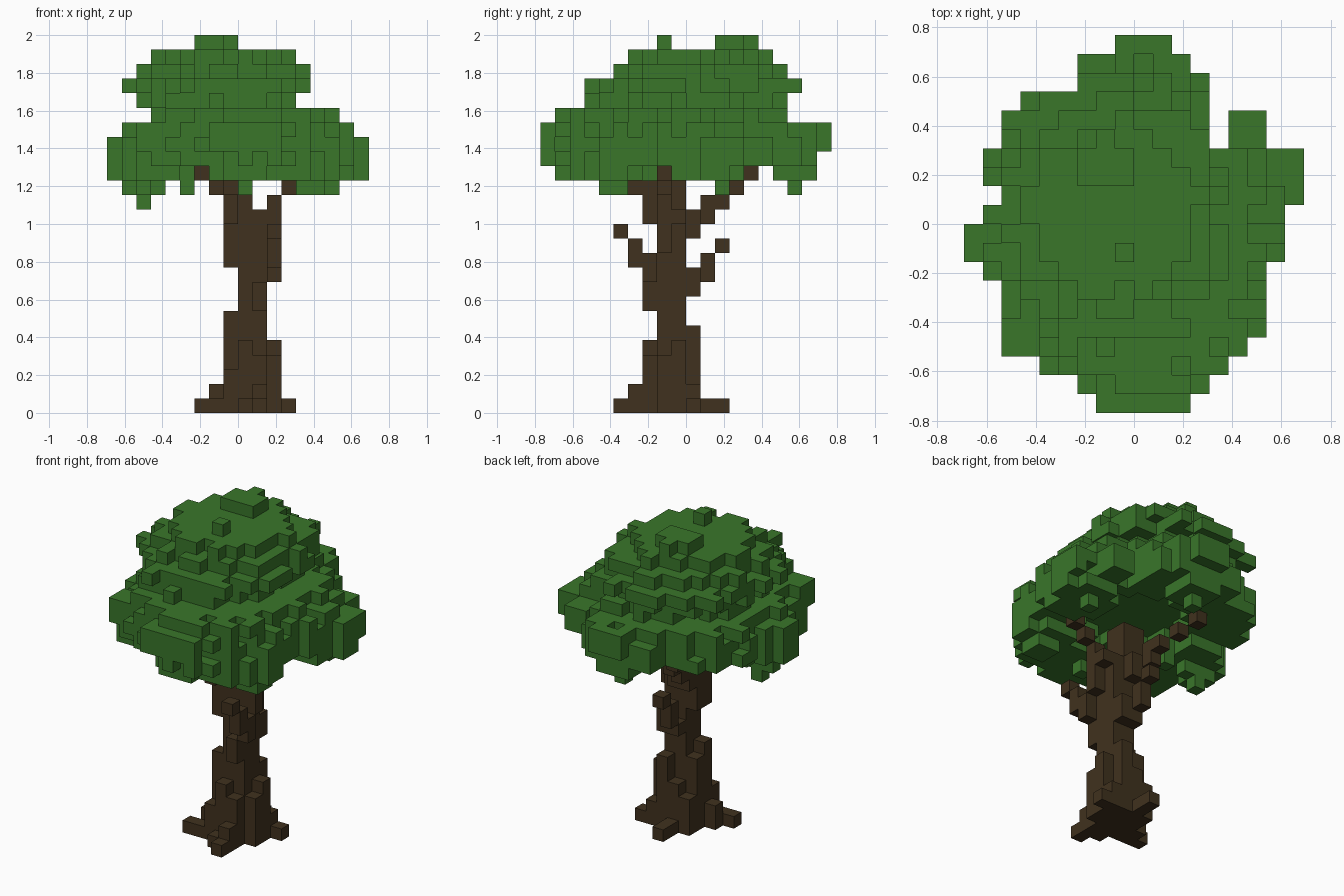
import bpy
import bmesh
import random
from itertools import product
from mathutils import Vector

random.seed(7)
UNIT = 2 / 26          # edge of one block
SIDES = [Vector(d) for d in ((1, 0, 0), (-1, 0, 0), (0, 1, 0),
                             (0, -1, 0), (0, 0, 1), (0, 0, -1))]

start_cube = bpy.data.objects.get("Cube")
if start_cube:
    bpy.data.objects.remove(start_cube, do_unlink=True)


def make_material(name, colour):
    material = bpy.data.materials.new(name)
    material.use_nodes = True
    material.diffuse_color = colour
    material.node_tree.nodes["Principled BSDF"].inputs["Base Color"].default_value = colour
    return material


def box(i, j, k):
    """All block cells between inclusive limits; a limit may be one number."""
    spans = [(s, s) if isinstance(s, int) else s for s in (i, j, k)]
    return set(product(*(range(lo, hi + 1) for lo, hi in spans)))


def neighbours(cell):
    return [tuple(int(c) for c in Vector(cell) + side) for side in SIDES]


def build_blocks(name, cells, hidden, material):
    """Make a mesh from the exposed sides of the block cells."""
    bm = bmesh.new()
    corners = {}

    def corner(point):
        key = tuple(round(2 * c) for c in point)
        if key not in corners:
            corners[key] = bm.verts.new(point * UNIT)
        return corners[key]

    for cell in sorted(cells):
        centre = Vector(cell) + Vector((0.5, 0.5, 0.5))
        for side, other in zip(SIDES, neighbours(cell)):
            if other in cells or other in hidden:
                continue
            u = Vector((side.y, side.z, side.x)) / 2
            v = side.cross(u)
            middle = centre + side / 2
            bm.faces.new([corner(middle + offset)
                          for offset in (u + v, v - u, -u - v, u - v)])
    mesh = bpy.data.meshes.new(name)
    bm.to_mesh(mesh)
    bm.free()
    mesh.materials.append(material)
    obj = bpy.data.objects.new(name, mesh)
    bpy.context.collection.objects.link(obj)
    return obj


# Trunk: narrow core that leans towards the top
trunk = box((0, 1), (-2, -1), (0, 13)) | box((-1, 0), (-2, -1), (10, 16))

# Buttress columns of different heights around the foot: (x, y, top)
for x, y, top in ((-1, -2, 6), (-1, -1, 5), (-1, 0, 2), (0, 0, 3), (1, 0, 5), (2, 0, 1),
                  (2, -1, 4), (2, -2, 3), (-1, -3, 2), (0, -3, 4), (1, -3, 3),
                  (-2, -2, 1), (1, -4, 1)):
    trunk |= box(x, y, (0, top))

# Roots spreading on the ground
trunk |= {(-2, -3, 0), (-3, -3, 0), (0, -4, 0), (1, -5, 0),
          (3, 0, 0), (0, 1, 0), (0, 2, 0)}

# Twigs and branches, each a chain of blocks
twig_front = box(1, -3, (7, 8)) | {(2, -3, 9), (2, -3, 10), (2, -4, 10),
                                   (2, -4, 11), (2, -5, 12)}
twig_back = {(1, 0, 8), (1, 0, 9), (0, 0, 8), (0, 1, 9), (0, 1, 10), (0, 2, 11)}
branch_back = box((-1, 0), 0, (12, 13)) | {(-1, 1, 13), (-1, 1, 14), (-1, 2, 14),
                                          (-2, 3, 15), (-3, 4, 16)}
branch_left = box(2, -2, (11, 14)) | {(2, -1, 13), (3, -2, 15), (4, -2, 16)}
branch_front = {(-1, -3, 13), (-1, -3, 14), (-1, -3, 15), (-1, -4, 15)}
trunk |= twig_front | twig_back | branch_back | branch_left | branch_front

# Crown: one rough oval per layer, as (x limits, y limits), from the bottom up
LAYERS = {
    17: ((-9, 8), (-10, 8)), 18: ((-9, 8), (-10, 9)), 19: ((-8, 7), (-10, 9)),
    20: ((-6, 6), (-9, 6)), 21: ((-7, 3), (-7, 6)), 22: ((-8, 4), (-7, 7)),
    23: ((-7, 4), (-5, 6)), 24: ((-6, 3), (-4, 5)),
}
# Plan outline of the crown: x limits for each row, front to back
OUTLINE = [(-2, 2), (-3, 3), (-5, 4), (-7, 5), (-7, 6), (-8, 6), (-7, 6),
           (-8, 6), (-9, 7), (-9, 7), (-8, 7), (-7, 8), (-8, 8), (-8, 8),
           (-8, 3), (-7, 3), (-6, 3), (-3, 3), (-3, 2), (-1, 1)]


def oval(i, j, xs, ys, power=2.1):
    (x0, x1), (y0, y1) = xs, ys
    u = abs(2 * i - x0 - x1) / (x1 - x0 + 1)
    v = abs(2 * j - y0 - y1) / (y1 - y0 + 1)
    return u ** power + v ** power


def in_outline(i, j):
    lo, hi = OUTLINE[j + 10]
    return lo <= i <= hi


crown = set()
for k, (xs, ys) in LAYERS.items():
    for i, j, _ in sorted(box(xs, ys, k)):
        rough = random.uniform(0.62, 1.12)
        if in_outline(i, j) and oval(i, j, xs, ys) < rough:
            crown.add((i, j, k))
# Knobs that stick out furthest on each side
crown |= box((5, 6), (4, 5), (17, 18)) | box(8, (1, 3), (17, 18)) | box(7, (-2, 2), 18)
crown |= box(-9, (-2, -1), (17, 18)) | box((-1, 1), 9, (18, 19)) | box((-2, 2), -10, (18, 19))
crown |= box((-7, -6), (-7, -6), (18, 19)) | box((-3, 2), (7, 8), (17, 18))
crown |= box((-8, -7), -2, 22) | box((-1, 1), (-9, -8), 20)

# Hollow under the crown around the branches
crown -= {c for c in box((-4, 4), (-4, 4), 17) if oval(c[0], c[1], (-4, 4), (-4, 4)) < 0.8}

# Drooping lobes below the rim, leaving the branch tips in the open
for x, y, reach in ((-7, -1, 2.9), (-6, -5, 2), (0, -7, 2.5), (4, -6, 2.5),
                    (6, 1, 2.5), (0, 7, 1.8)):
    for i, j, k in sorted(box((-9, 8), (-10, 8), 16)):
        if in_outline(i, j) and (i - x) ** 2 + (j - y) ** 2 < reach ** 2:
            crown.add((i, j, k))
crown -= box((5, 8), -2, 16) | box(-3, (-10, 3), 16)
crown |= box((-8, -6), -1, (15, 16)) | {(-7, -1, 14), (-7, -2, 15), (0, 7, 15)}
crown |= box((4, 5), (-6, -5), 15) | {(6, 2, 15), (0, -6, 15), (-4, -1, 15), (-4, -1, 16)}

# Tufts on the very top
crown |= box((-3, -1), (2, 3), 25) | {(-2, 4, 25), (-1, -2, 25)}

# Drop loose blocks, then keep the wood and the leaves apart
crown = {c for c in crown if any(n in crown for n in neighbours(c))} - trunk

bark = make_material("bark brown", (0.051, 0.031, 0.013, 1))
leaf = make_material("leaf green", (0.041, 0.18, 0.023, 1))
build_blocks("trunk_and_branches", trunk, crown, bark)
build_blocks("leaf_crown", crown, trunk, leaf)
